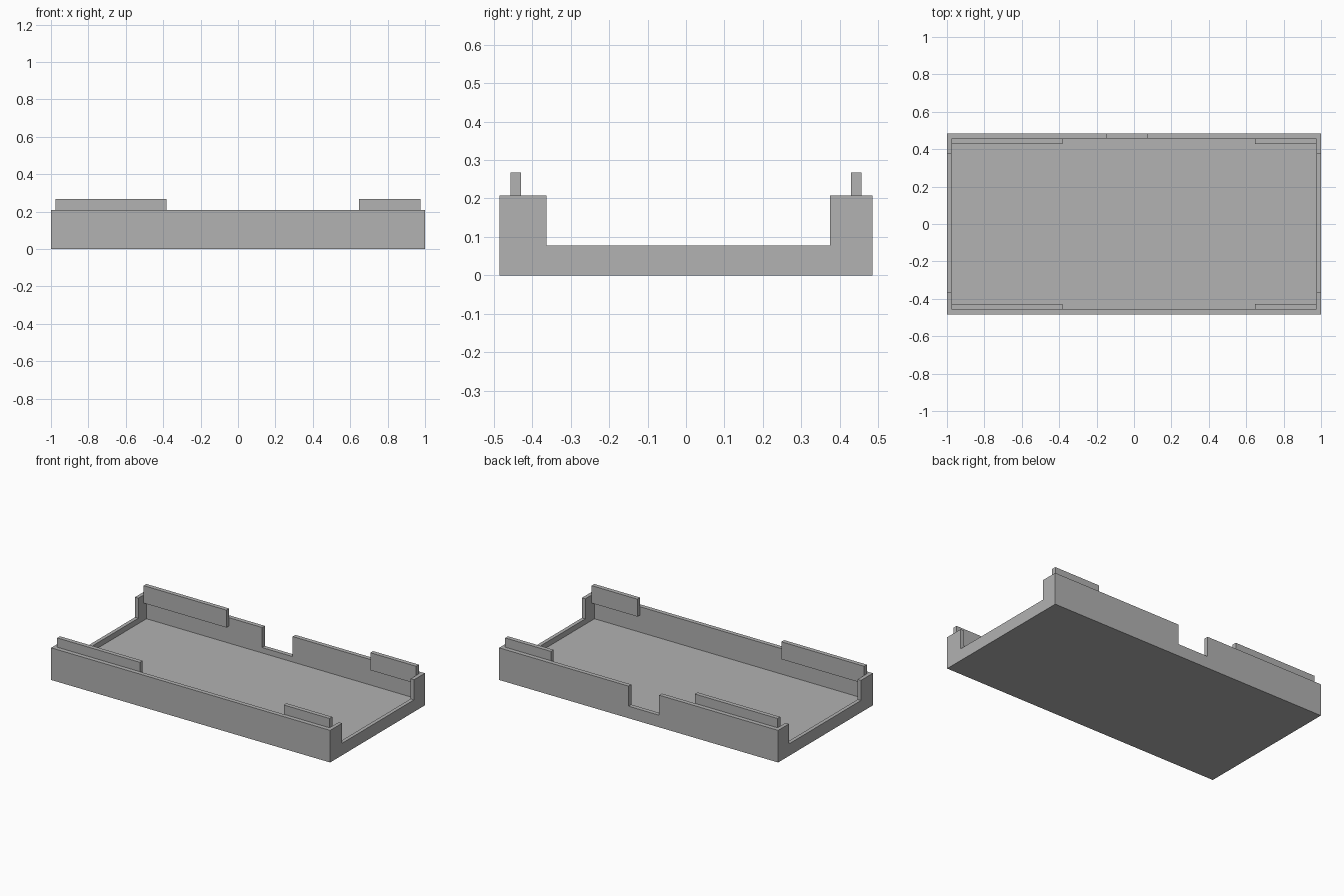
import bpy
from mathutils import Vector

cube = bpy.data.objects.get("Cube")
if cube:
    bpy.data.objects.remove(cube, do_unlink=True)

grey = bpy.data.materials.new("plain_grey")
grey.use_nodes = True
colour = (0.445, 0.445, 0.445, 1)
grey.diffuse_color = colour
grey.node_tree.nodes["Principled BSDF"].inputs["Base Color"].default_value = colour


def box(name, low, high):
    """Axis-aligned box between two corners."""
    low, high = Vector(low), Vector(high)
    bpy.ops.mesh.primitive_cube_add(size=1)
    obj = bpy.context.object
    obj.name = name
    for v in obj.data.vertices:
        v.co = (low + high) / 2 + v.co * (high - low)
    obj.data.materials.append(grey)
    return obj


def cut(target, name, low, high):
    """Remove a box from the target."""
    cutter = box(name, low, high)
    mod = target.modifiers.new(name, 'BOOLEAN')
    mod.operation = 'DIFFERENCE'
    mod.solver = 'EXACT'
    mod.object = cutter
    bpy.context.view_layer.objects.active = target
    bpy.ops.object.modifier_apply(modifier=name)
    bpy.data.objects.remove(cutter, do_unlink=True)


half_depth = 0.485
inner_x, inner_y = 0.976, 0.457
floor, sill, rim, tab_top = 0.043, 0.078, 0.208, 0.268

# Open tray: cavity, wide openings through both ends, slot in the back wall
tray = box("tray", (-1, -half_depth, 0), (1, half_depth, rim))
cut(tray, "cavity", (-inner_x, -inner_y, floor), (inner_x, inner_y, 1))
cut(tray, "end_openings", (-2, -0.363, sill), (2, 0.374, 1))
cut(tray, "back_slot", (-0.147, 0.4, sill), (0.072, 1, 1))

# Locating tabs fixed inside the long walls, a long and a short one on each
for side, sign in (("front", -1), ("back", 1)):
    y = sorted((sign * inner_y, sign * 0.429))
    for end, x0, x1 in (("right", -inner_x, -0.383), ("left", 0.648, inner_x)):
        box(f"{side}_{end}_tab", (x0, y[0], 0.155), (x1, y[1], tab_top))
